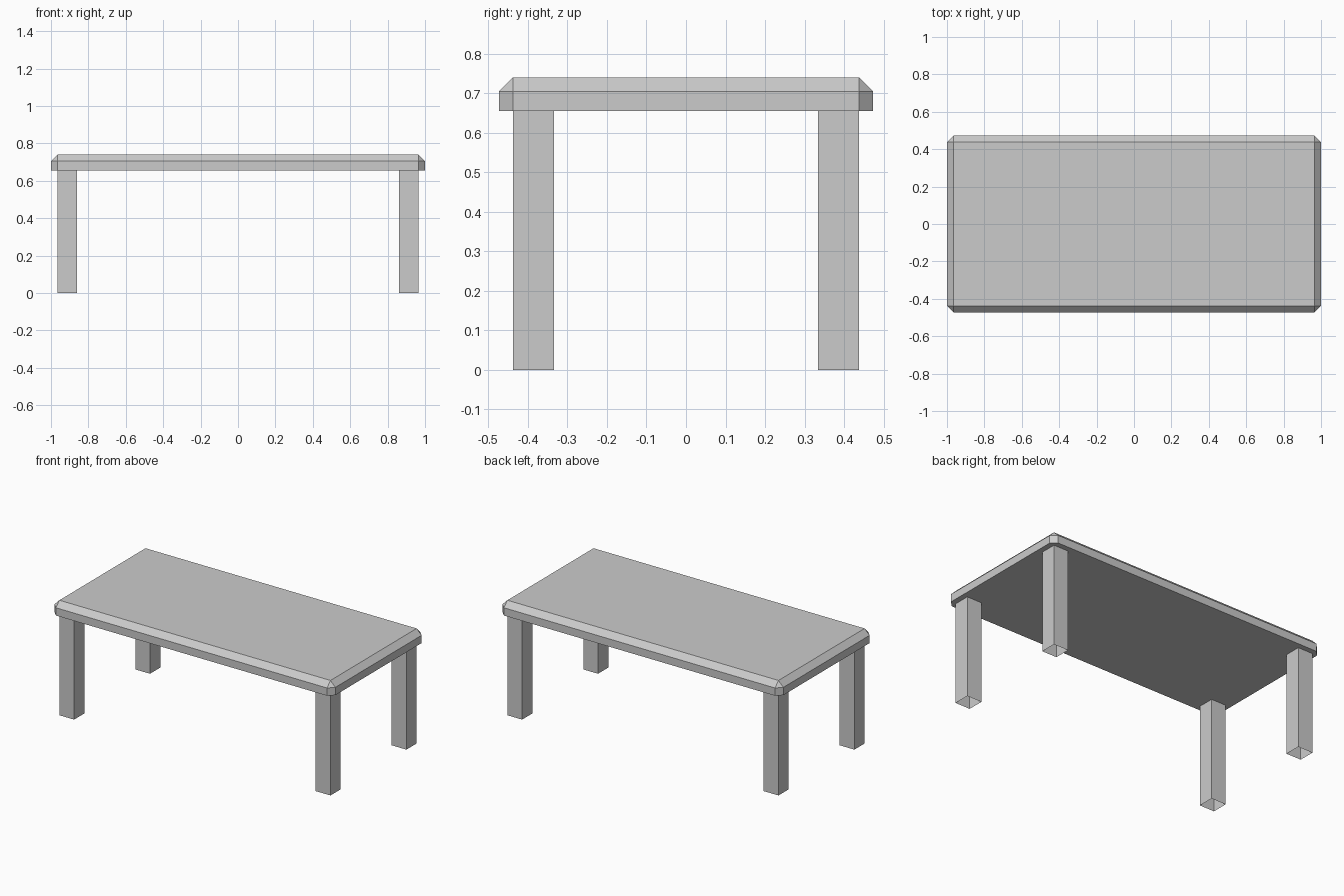
import bpy, bmesh
from mathutils import Matrix, Vector

if "Cube" in bpy.data.objects:
    bpy.data.objects.remove(bpy.data.objects["Cube"])


def box(name, lo, hi, edit=None):
    """Box between two corners, with an optional bmesh edit."""
    lo, hi = Vector(lo), Vector(hi)
    bm = bmesh.new()
    bmesh.ops.create_cube(bm, size=1, matrix=Matrix.Translation((lo + hi) / 2)
                          @ Matrix.Diagonal((*(hi - lo), 1)))
    if edit:
        edit(bm)
    mesh = bpy.data.meshes.new(name)
    bm.to_mesh(mesh)
    bm.free()
    obj = bpy.data.objects.new(name, mesh)
    bpy.context.collection.objects.link(obj)
    return obj


def chamfer(bm):
    # all edges except the four around the underside
    edges = [e for e in bm.edges if max(v.co.z for v in e.verts) > UNDERSIDE + 0.01]
    bmesh.ops.bevel(bm, geom=edges, offset=0.035, segments=1, affect='EDGES')


def open_ends(bm):
    bm.normal_update()
    ends = [f for f in bm.faces if abs(f.normal.z) > 0.9]
    bmesh.ops.delete(bm, geom=ends, context='FACES_ONLY')


UNDERSIDE = 0.655

# Chamfered slab
box("tabletop", (-1, -0.473, UNDERSIDE), (1, 0.473, 0.74), chamfer)

# Four hollow square legs, mirrored from one corner
legs = box("legs", (0.86, 0.334, 0), (0.965, 0.438, UNDERSIDE), open_ends)
mirror = legs.modifiers.new("four_corners", 'MIRROR')
mirror.use_axis = (True, True, False)
